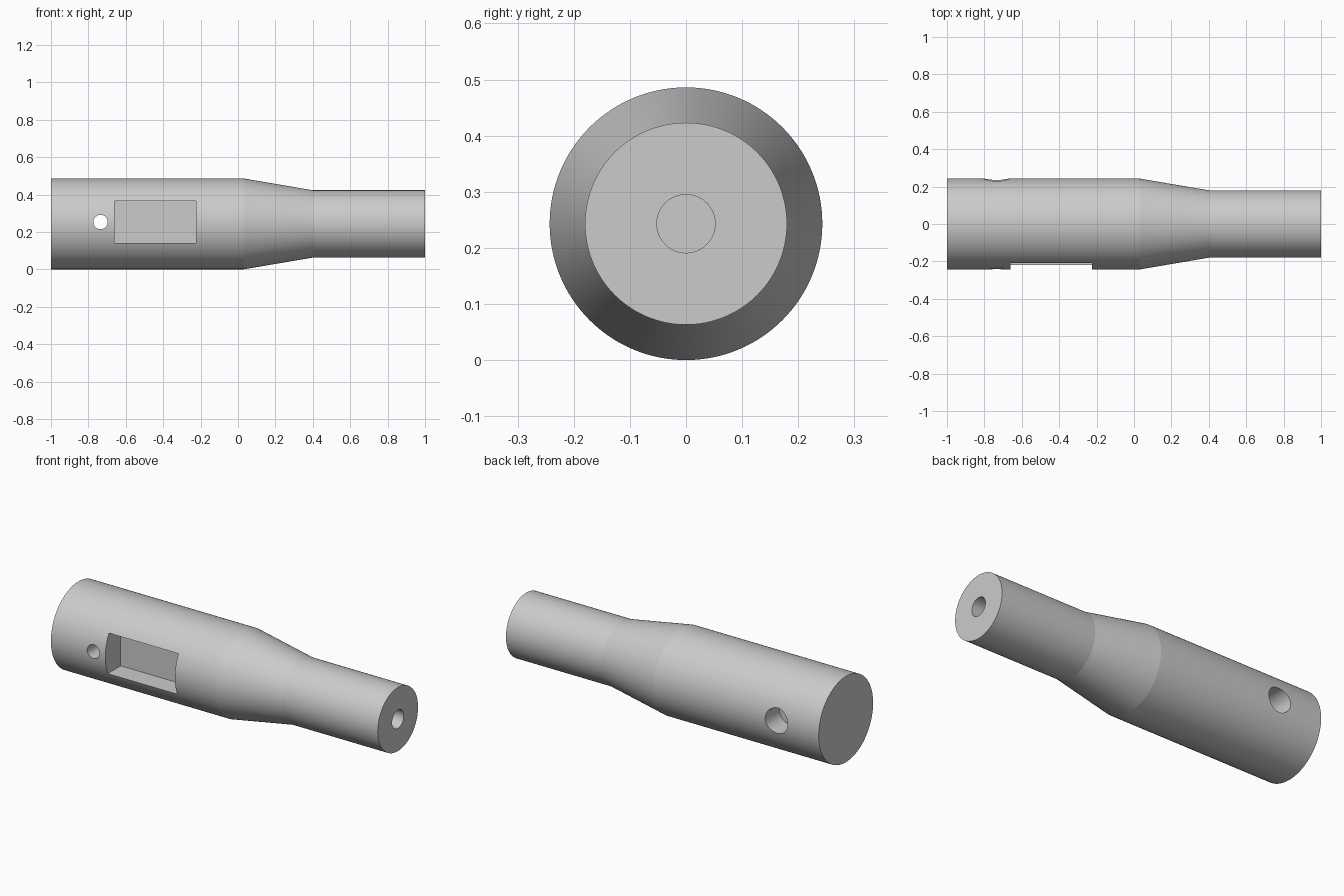
import bpy, bmesh, math
from mathutils import Matrix

cube = bpy.data.objects.get("Cube")
if cube:
    bpy.data.objects.remove(cube, do_unlink=True)

AXIS_Z = 0.243   # height of the handle axis
PIN_X = -0.735   # position of the cross hole

grey = bpy.data.materials.new("plain grey")
grey.use_nodes = True
colour = (0.6, 0.6, 0.6, 1)
grey.diffuse_color = colour
grey.node_tree.nodes["Principled BSDF"].inputs["Base Color"].default_value = colour


def add_object(name, bm):
    bmesh.ops.recalc_face_normals(bm, faces=bm.faces)
    mesh = bpy.data.meshes.new(name)
    bm.to_mesh(mesh)
    bm.free()
    mesh.materials.append(grey)
    ob = bpy.data.objects.new(name, mesh)
    bpy.context.collection.objects.link(ob)
    return ob


def turned(name, profile, axis, origin, sides):
    """Solid of revolution from (distance along axis, radius) stations."""
    bm = bmesh.new()
    rings = []
    for d, r in profile:
        ring = []
        for i in range(sides):
            a = math.tau * i / sides
            ring.append(bm.verts.new((d, r * math.cos(a), r * math.sin(a))))
        rings.append(ring)
    for lower, upper in zip(rings, rings[1:]):
        for i in range(sides):
            j = (i + 1) % sides
            bm.faces.new((lower[i], lower[j], upper[j], upper[i]))
    bm.faces.new(rings[0])
    bm.faces.new(rings[-1])
    if axis == "Y":
        bm.transform(Matrix.Rotation(math.pi / 2, 4, "Z"))
    bm.transform(Matrix.Translation(origin))
    return add_object(name, bm)


def box(name, low, high):
    bm = bmesh.new()
    bmesh.ops.create_cube(bm, size=1)
    for v in bm.verts:
        v.co = [h if c > 0 else l for c, l, h in zip(v.co, low, high)]
    return add_object(name, bm)


# Handle body: wide grip, taper, narrow neck
handle = turned("handle_body", [(-1, 0.243), (0.03, 0.243), (0.4, 0.18), (1, 0.18)],
                "X", (0, 0, AXIS_Z), 128)

# Cutters: end bore, stepped cross hole, rectangular pocket
cutters = [
    turned("end_bore_cutter", [(0.4, 0.052), (1.1, 0.052)], "X", (0, 0, AXIS_Z), 48),
    turned("cross_hole_cutter",
           [(-0.4, 0.0385), (0.115, 0.0385), (0.115, 0.07), (0.4, 0.07)],
           "Y", (PIN_X, 0, 0.253), 48),
    box("pocket_cutter", (-0.66, -0.4, 0.141), (-0.225, -0.105, 0.366)),
]
for cutter in cutters:
    cutter.hide_render = True
    cutter.hide_viewport = True
    cutter.display_type = "WIRE"
    mod = handle.modifiers.new(cutter.name, "BOOLEAN")
    mod.operation = "DIFFERENCE"
    mod.solver = "EXACT"
    mod.object = cutter

# Bake the cuts, drop the cutters, then smooth the round surfaces
bpy.context.view_layer.update()
graph = bpy.context.evaluated_depsgraph_get()
baked = bpy.data.meshes.new_from_object(handle.evaluated_get(graph))
handle.modifiers.clear()
handle.data = baked
for cutter in cutters:
    bpy.data.objects.remove(cutter, do_unlink=True)

bpy.ops.object.select_all(action="DESELECT")
handle.select_set(True)
bpy.context.view_layer.objects.active = handle
bpy.ops.object.shade_smooth_by_angle(angle=math.radians(9))
